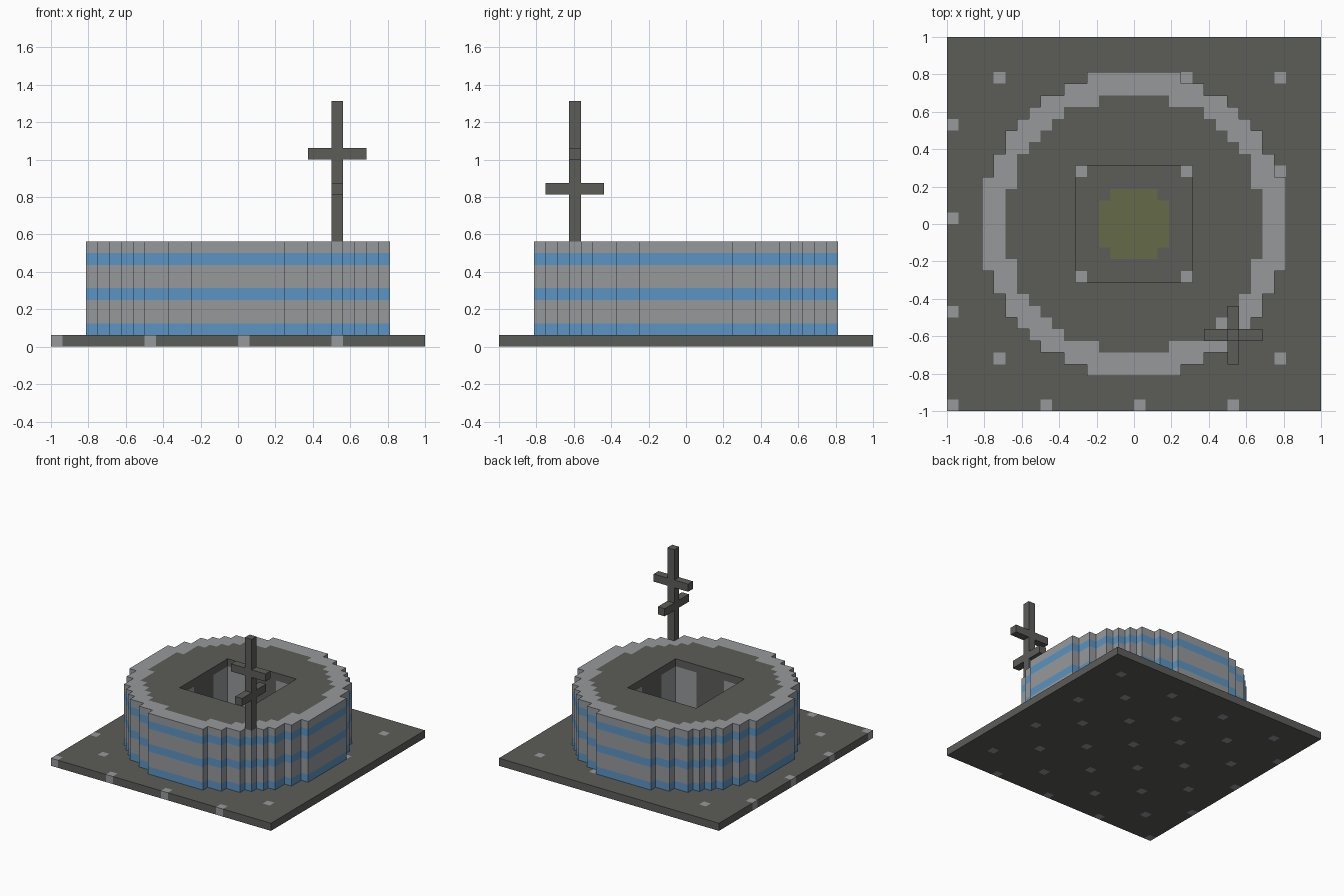
import bpy, bmesh
from mathutils import Matrix, Vector

U = 1 / 16  # size of one building block

if "Cube" in bpy.data.objects:
    bpy.data.objects.remove(bpy.data.objects["Cube"])


def linear(c):
    c /= 255
    return c / 12.92 if c <= 0.04045 else ((c + 0.055) / 1.055) ** 2.4


def material(name, rgb):
    m = bpy.data.materials.new(name)
    col = [linear(c) for c in rgb] + [1]
    m.diffuse_color = col
    m.use_nodes = True
    bsdf = m.node_tree.nodes["Principled BSDF"]
    bsdf.inputs["Base Color"].default_value = col
    bsdf.inputs["Roughness"].default_value = 0.8
    return m


MATS = [material("dark_grey", (92, 93, 89)),
        material("light_grey", (150, 153, 155)),
        material("blue", (91, 148, 194)),
        material("olive_green", (101, 107, 74))]
DARK, LIGHT, BLUE, GREEN = range(4)


def finish(name, bm):
    bmesh.ops.recalc_face_normals(bm, faces=bm.faces[:])
    me = bpy.data.meshes.new(name)
    bm.to_mesh(me)
    bm.free()
    for m in MATS:
        me.materials.append(m)
    ob = bpy.data.objects.new(name, me)
    bpy.context.collection.objects.link(ob)
    return ob


# Outlines: one quarter in block units, turned four times about the centre
def four_fold(quarter):
    pts = []
    for _ in range(4):
        pts += quarter
        quarter = [(-y, x) for x, y in quarter]
    return pts


def ring(bm, pts, z):
    vs = [bm.verts.new((x * U, y * U, z * U)) for x, y in pts]
    return vs, [bm.edges.new((a, b)) for a, b in zip(vs, vs[1:] + vs[:1])]


def loft(bm, pts, levels, rule):
    """Stack the outline through the levels; returns bottom and top edges."""
    rings = [ring(bm, pts, z) for z in levels]
    n = len(pts)
    for (lo, _), (hi, _) in zip(rings, rings[1:]):
        for i in range(n):
            j = (i + 1) % n
            f = bm.faces.new((lo[i], lo[j], hi[j], hi[i]))
            f.material_index = rule(f.calc_center_median() / U)
    return rings[0][1], rings[-1][1]


def fill(bm, edges, mat):
    res = bmesh.ops.triangle_fill(bm, edges=edges, use_beauty=True,
                                  normal=Vector((0, 0, 1)))
    for g in res["geom"]:
        if isinstance(g, bmesh.types.BMFace):
            g.material_index = mat


# Base slab: block grid with staggered light studs and the floor of the well
def base_rule(f):
    c = (f.calc_center_median() - f.normal * U / 2) / U
    ax, ay = abs(c.x), abs(c.y)
    if f.normal.z > 0.5 and ax < 5 and ay < 5:
        if ax < 3 and ay < 3 and min(ax, ay) < 2:
            return GREEN
        return LIGHT if min(ax, ay) > 4 else DARK
    i, j = int(c.x + 16), int(c.y + 16)
    return LIGHT if (i % 8, j % 8) in ((0, 0), (4, 4)) else DARK


bm = bmesh.new()
bmesh.ops.create_grid(bm, x_segments=32, y_segments=32, size=1)
new = bmesh.ops.extrude_face_region(bm, geom=bm.faces[:], use_keep_orig=True)
bmesh.ops.translate(bm, vec=(0, 0, U),
                    verts=[g for g in new["geom"] if isinstance(g, bmesh.types.BMVert)])
bmesh.ops.recalc_face_normals(bm, faces=bm.faces[:])
for f in bm.faces:
    f.material_index = base_rule(f)
finish("base_slab", bm)


# Round stepped drum with blue bands, a dark roof and a square well
OUTER = four_fold([(13, 4), (12, 4), (12, 6), (11, 6), (11, 8), (10, 8), (10, 9), (9, 9),
                   (9, 10), (8, 10), (8, 11), (6, 11), (6, 12), (4, 12), (4, 13)])
ROOF = four_fold([(11, 3), (10, 3), (10, 6), (9, 6), (9, 7), (8, 7), (8, 8), (7, 8),
                  (7, 9), (6, 9), (6, 10), (3, 10), (3, 11)])
WELL = four_fold([(5, -2), (5, 2), (5, 5)])


def band_rule(c):
    return BLUE if int(c.z) in (1, 4, 7) else LIGHT


def well_rule(c):
    corner = min(abs(c.x), abs(c.y)) > 2
    return LIGHT if corner and c.z < 8 else DARK


bm = bmesh.new()
out_lo, out_hi = loft(bm, OUTER, (1, 2, 4, 5, 7, 8, 9), band_rule)
well_lo, well_hi = loft(bm, WELL, (1, 8, 9), well_rule)
_, roof_edge = ring(bm, ROOF, 9)
fill(bm, out_lo + well_lo, DARK)
fill(bm, out_hi + roof_edge, LIGHT)
fill(bm, roof_edge + well_hi, DARK)
finish("drum", bm)


# Antenna: a mast with two crossed arms, placed by block corners
def box(name, lo, hi):
    lo, hi = Vector(lo) * U, Vector(hi) * U
    bm = bmesh.new()
    bmesh.ops.create_cube(bm, size=1, matrix=Matrix.Translation((lo + hi) / 2)
                          @ Matrix.Diagonal((*(hi - lo), 1)))
    finish(name, bm)


box("antenna_mast", (8, -10, 9), (9, -9, 21))
for side, a, b in (("right", 6, 8), ("left", 9, 11)):
    box("upper_arm_" + side, (a, -10, 16), (b, -9, 17))
for side, a, b in (("front", -12, -10), ("back", -9, -7)):
    box("lower_arm_" + side, (8, a, 13), (9, b, 14))
